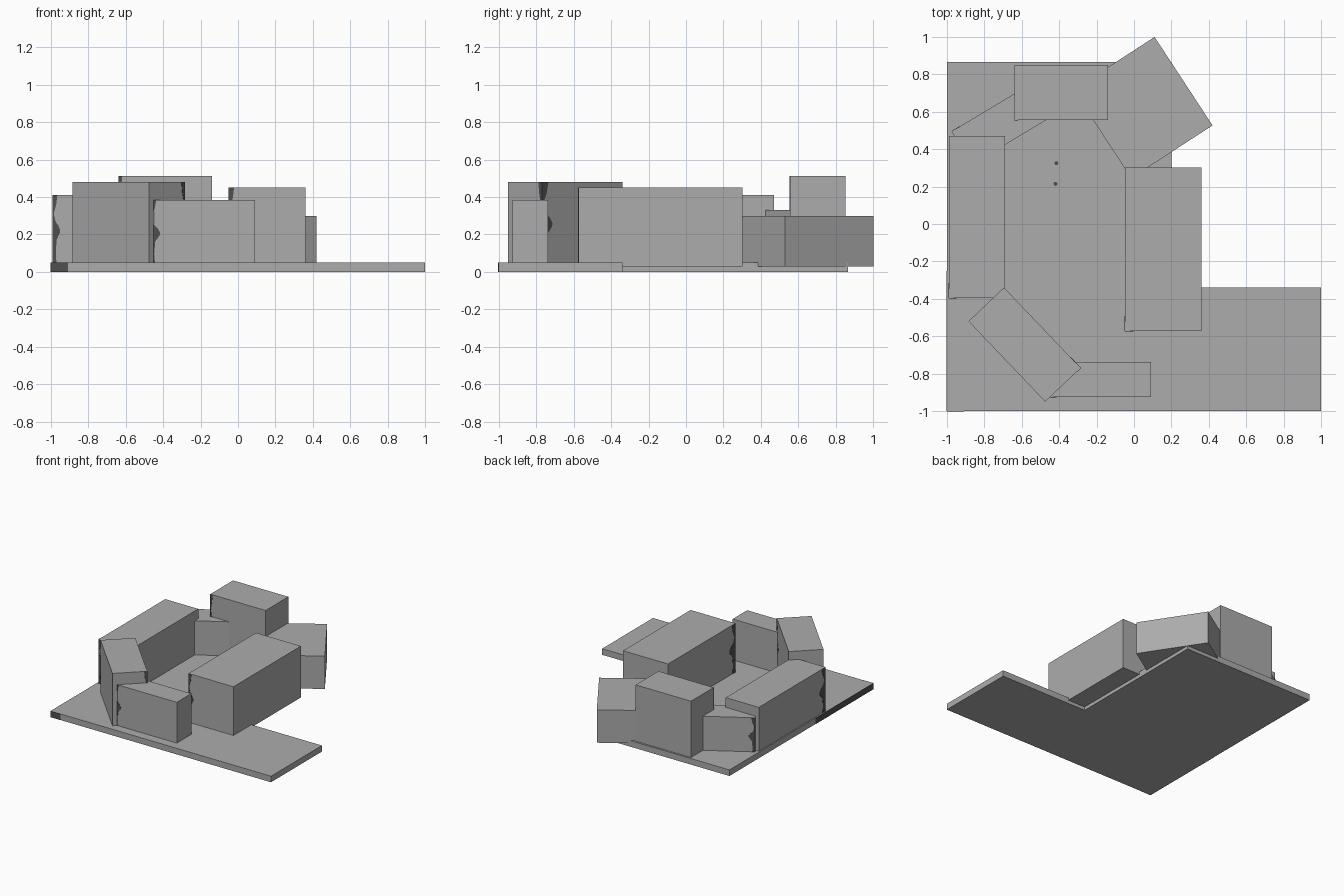
import bpy, bmesh
from mathutils import Vector

if "Cube" in bpy.data.objects:
    bpy.data.objects.remove(bpy.data.objects["Cube"])


def material(name, value):
    m = bpy.data.materials.new(name)
    m.diffuse_color = (value, value, value, 1)
    m.use_nodes = True
    m.node_tree.nodes["Principled BSDF"].inputs["Base Color"].default_value = m.diffuse_color
    return m


grey = material("concrete_grey", 0.415)
dark = material("stain_dark_grey", 0.08)


def extrude(name, points, offset, mat):
    """Extrude a flat outline along an offset into a closed solid."""
    bm = bmesh.new()
    face = bm.faces.new([bm.verts.new(p) for p in points])
    top = bmesh.ops.extrude_face_region(bm, geom=[face])["geom"]
    verts = [v for v in top if isinstance(v, bmesh.types.BMVert)]
    bmesh.ops.translate(bm, verts=verts, vec=offset)
    bmesh.ops.recalc_face_normals(bm, faces=bm.faces)
    mesh = bpy.data.meshes.new(name)
    bm.to_mesh(mesh)
    bm.free()
    mesh.materials.append(mat)
    obj = bpy.data.objects.new(name, mesh)
    bpy.context.collection.objects.link(obj)
    return obj


def prism(name, outline, z0, z1):
    return extrude(name, [(x, y, z0) for x, y in outline], (0, 0, z1 - z0), grey)


def rect(x0, x1, y0, y1):
    return [(x0, y0), (x1, y0), (x1, y1), (x0, y1)]


def turned(a, b, c):
    """Rotated rectangle from three neighbouring corners."""
    a, b, c = Vector(a), Vector(b), Vector(c)
    return [a, b, c, a + c - b]


# Ragged stain edge: height fraction, relative width
RAGGED = [(0.08, 0.5), (0.25, 0.4), (0.42, 0.5), (0.5, 0.9), (0.54, 1), (0.6, 0.75),
          (0.66, 0.35), (0.76, 0.12), (0.88, 0.45), (1, 0.6)]
STRIP = [(0, 1), (1, 1)]


def stain(name, corner, along, side, width, height, profile=RAGGED):
    """Thin dark plate on a wall, running from a vertical corner edge.
    side is 1 when 'along' points right as seen from outside, else -1."""
    c, d = Vector((*corner, 0)), Vector((*along, 0)).normalized()
    normal = Vector((d.y, -d.x, 0)) * side
    edge = [(f * height, w * width) for f, w in profile]
    pts = [c + Vector((0, 0, edge[0][0]))]
    pts += [c + d * w + Vector((0, 0, z)) for z, w in edge]
    pts.append(c + Vector((0, 0, edge[-1][0])))
    extrude(name, pts, normal * 0.002, dark)


# L-shaped ground slab
prism("ground_slab", [(-1, -1), (1, -1), (1, -0.34), (0.2, -0.34),
                      (0.2, 0.865), (-1, 0.865)], 0, 0.05)

# Ring of building blocks, sunk halfway into the slab
SUNK = 0.028
blocks = [
    ("west_block", rect(-0.99, -0.69, -0.395, 0.47), 0.41),
    ("east_block", rect(-0.048, 0.36, -0.573, 0.302), 0.45),
    ("north_block", rect(-0.64, -0.138, 0.555, 0.85), 0.512),
    ("south_block", rect(-0.47, 0.092, -0.925, -0.737), 0.385),
    ("southwest_block", turned((-0.885, -0.52), (-0.475, -0.95), (-0.285, -0.77)), 0.48),
    ("northeast_block", turned((0.11, 1.0), (0.42, 0.527), (-0.015, 0.245)), 0.298),
    ("northwest_block", turned((-0.46, 0.804), (-0.975, 0.495), (-0.868, 0.317)), 0.33),
]
for name, outline, top in blocks:
    prism(name, outline, SUNK, top)

# Dark stains wrapping one corner of each block
stain("west_front_stain", (-0.99, -0.395), (1, 0), 1, 0.04, 0.41)
stain("west_side_stain", (-0.99, -0.395), (0, 1), -1, 0.08, 0.41)
stain("east_front_stain", (-0.048, -0.573), (1, 0), 1, 0.045, 0.45)
stain("east_side_stain", (-0.048, -0.573), (0, 1), -1, 0.08, 0.45)
stain("north_front_stain", (-0.64, 0.555), (1, 0), 1, 0.035, 0.512)
stain("south_front_stain", (-0.47, -0.925), (1, 0), 1, 0.055, 0.385)
stain("southwest_outer_stain", (-0.285, -0.77), (-0.19, -0.18), -1, 0.04, 0.48)
stain("southwest_inner_stain", (-0.285, -0.77), (-0.41, 0.43), 1, 0.08, 0.48)
stain("northwest_stain", (-0.975, 0.495), (0.515, 0.309), -1, 0.05, 0.33)

# Dark strips round the front left corner of the slab
stain("slab_front_stain", (-1, -1), (1, 0), 1, 0.09, 0.05, STRIP)
stain("slab_side_stain", (-1, -1), (0, 1), -1, 0.75, 0.05, STRIP)

# Two small dark spots on the courtyard floor
for i, (x, y) in enumerate([(-0.415, 0.325), (-0.42, 0.215)]):
    ring = [(x + dx * 0.011, y + dy * 0.011, 0.05) for dx, dy in
            [(1, 0), (.7, .7), (0, 1), (-.7, .7), (-1, 0), (-.7, -.7), (0, -1), (.7, -.7)]]
    extrude(f"floor_spot_{i + 1}", ring, (0, 0, 0.002), dark)
